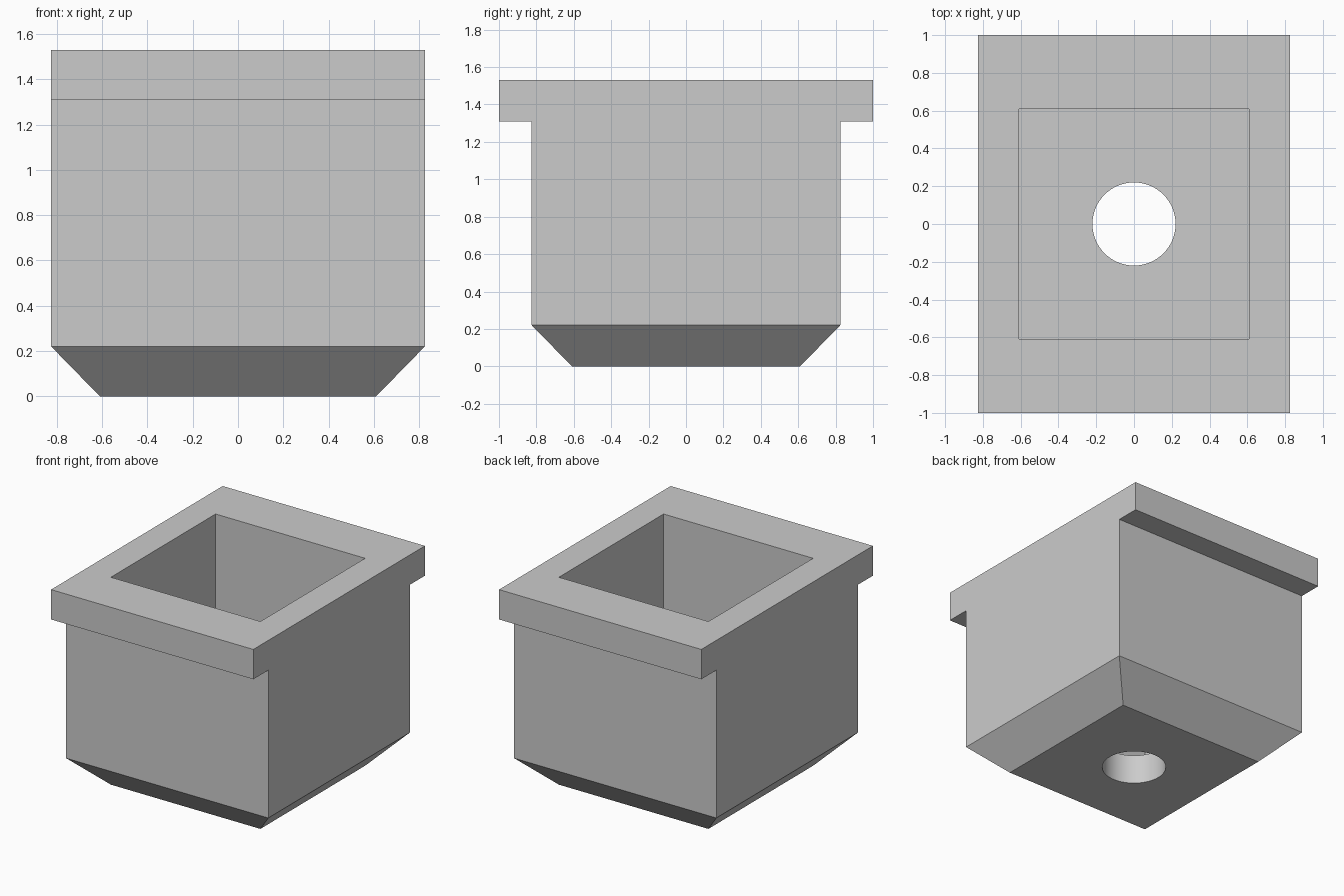
import bpy, bmesh, math

if "Cube" in bpy.data.objects:
    bpy.data.objects.remove(bpy.data.objects["Cube"])

SEG = 64                      # sides of the drain hole
HALF, INNER, WALL, TOP = 0.825, 0.61, 0.22, 1.53
LIP_Z = 1.31

bm = bmesh.new()


def rect(hx, hy, z):
    """Four corners, anticlockwise from +x +y."""
    return [bm.verts.new((sx * hx, sy * hy, z))
            for sx, sy in ((1, 1), (-1, 1), (-1, -1), (1, -1))]


def circle(r, z):
    """Ring whose first point lies toward the +x +y corner."""
    return [bm.verts.new((r * math.cos(math.pi / 4 + math.tau * i / SEG),
                          r * math.sin(math.pi / 4 + math.tau * i / SEG), z))
            for i in range(SEG)]


def bridge(a, b, sides=None):
    n = len(a)
    for i in (range(n) if sides is None else sides):
        j = (i + 1) % n
        bm.faces.new((a[i], a[j], b[j], b[i]))


def plate_with_hole(square, ring):
    """Flat square plate around a round hole, one face per side."""
    q = SEG // 4
    for i in range(4):
        arc = [ring[(i * q + k) % SEG] for k in range(q, -1, -1)]
        bm.faces.new([square[i], square[(i + 1) % 4]] + arc)


# Outside: chamfered foot, straight walls, lip overhanging front and back
foot = rect(INNER, INNER, 0)
wall_low = rect(HALF, HALF, WALL)
wall_high = rect(HALF, HALF, LIP_Z)
lip_low = rect(HALF, 1, LIP_Z)
lip_high = rect(HALF, 1, TOP)
outline = [wall_low, wall_high, lip_low, lip_high]
bridge(foot, wall_low)
for a, b in zip(outline, outline[1:]):
    bridge(a, b, sides=(0, 2))
# T-shaped left and right sides
for i, j in ((1, 2), (3, 0)):
    bm.faces.new([r[i] for r in outline] + [r[j] for r in reversed(outline)])

# Inside: rim, square cavity, floor
rim = rect(INNER, INNER, TOP)
cavity_floor = rect(INNER, INNER, WALL)
bridge(lip_high, rim)
bridge(rim, cavity_floor)

# Round hole through the floor
hole_top, hole_bottom = circle(0.22, WALL), circle(0.22, 0)
plate_with_hole(cavity_floor, hole_top)
bridge(hole_top, hole_bottom)
plate_with_hole(foot, hole_bottom)

bmesh.ops.recalc_face_normals(bm, faces=bm.faces)
mesh = bpy.data.meshes.new("hollow_plug")
bm.to_mesh(mesh)
bm.free()
plug = bpy.data.objects.new("hollow_plug", mesh)
bpy.context.collection.objects.link(plug)

grey = bpy.data.materials.new("light_grey")
grey.diffuse_color = (0.6, 0.6, 0.6, 1)
grey.use_nodes = True
grey.node_tree.nodes["Principled BSDF"].inputs["Base Color"].default_value = grey.diffuse_color
mesh.materials.append(grey)

bpy.context.view_layer.objects.active = plug
plug.select_set(True)
bpy.ops.object.shade_smooth_by_angle(angle=math.radians(30))
